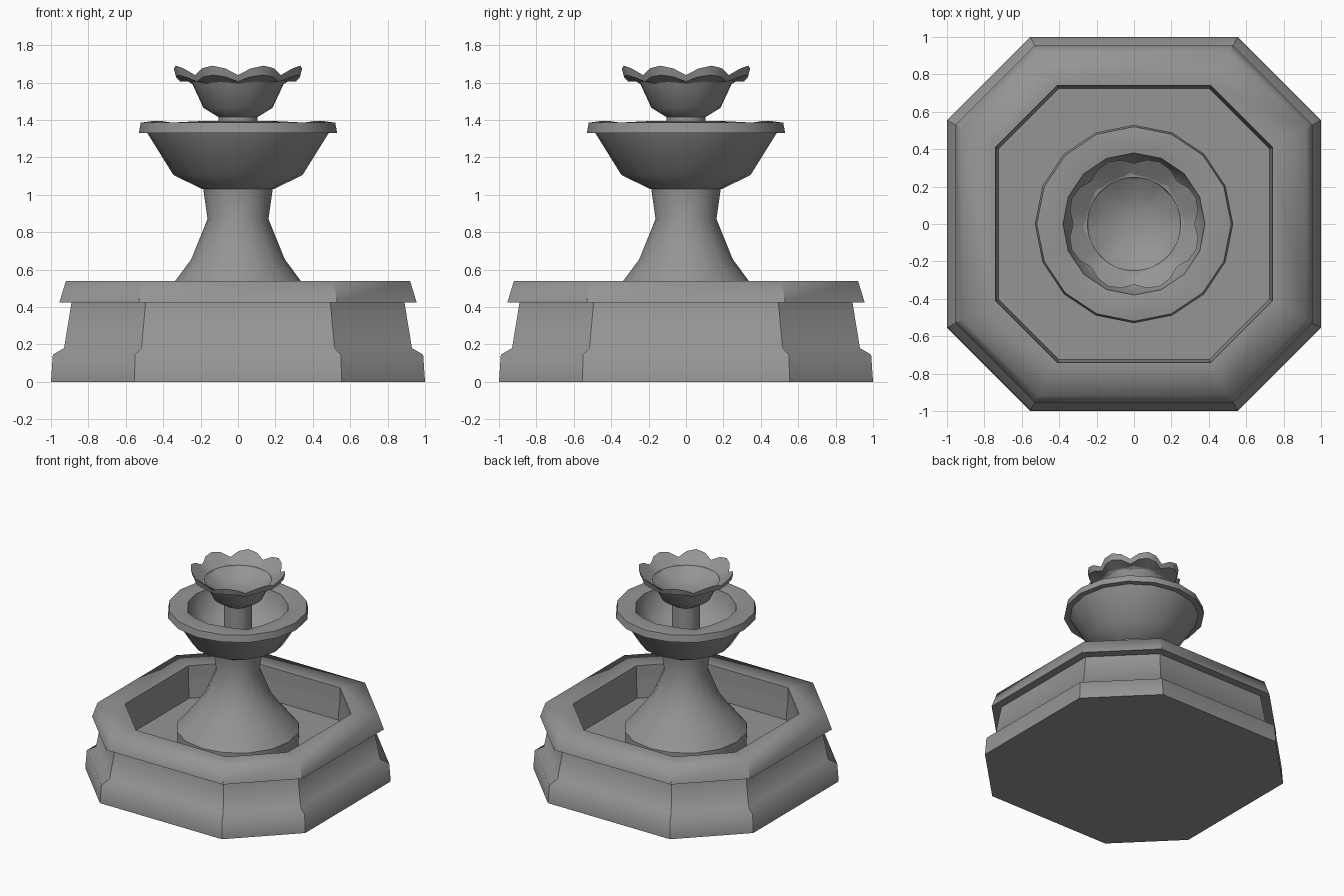
import bpy
import bmesh
from math import sin, cos, pi

cube = bpy.data.objects.get("Cube")
if cube:
    bpy.data.objects.remove(cube, do_unlink=True)

# One stone colour for the whole fountain
stone = bpy.data.materials.new("grey_stone")
stone.use_nodes = True
colour = (0.3, 0.3, 0.3, 1)
stone.diffuse_color = colour
stone.node_tree.nodes["Principled BSDF"].inputs["Base Color"].default_value = colour


def circle(count, wave=lambda a: 0):
    """Unit outline; each point carries a wave weight for rippled rings."""
    angles = [2 * pi * i / count for i in range(count)]
    return [(cos(a), sin(a), wave(a)) for a in angles]


def loft(name, outline, profile, sharp_rings=(), sharp_bands=()):
    """Sweep (radius, height, wave radius, wave height) rings into a closed solid."""
    bm = bmesh.new()
    rings = []
    for r, z, *ripple in profile:
        dr, dz = ripple or (0, 0)
        rings.append([bm.verts.new((x * (r + w * dr), y * (r + w * dr), z + w * dz))
                      for x, y, w in outline])
    n = len(outline)
    for low, high in zip(rings, rings[1:]):
        for i in range(n):
            j = (i + 1) % n
            bm.faces.new((low[i], low[j], high[j], high[i]))
    bm.faces.new(rings[0][::-1])
    bm.faces.new(rings[-1])
    bmesh.ops.recalc_face_normals(bm, faces=bm.faces)
    for face in bm.faces:
        face.smooth = True
    # Keep chosen rings and corner edges crisp
    for k in sharp_rings:
        for i in range(n):
            bm.edges.get((rings[k][i], rings[k][(i + 1) % n])).smooth = False
    for k in sharp_bands:
        for a, b in zip(rings[k], rings[k + 1]):
            bm.edges.get((a, b)).smooth = False
    mesh = bpy.data.meshes.new(name)
    bm.to_mesh(mesh)
    bm.free()
    mesh.materials.append(stone)
    obj = bpy.data.objects.new(name, mesh)
    bpy.context.collection.objects.link(obj)
    return obj


# Pool: wide octagon with short corner sides
c = 0.555
octagon = [(1, -c, 0), (1, c, 0), (c, 1, 0), (-c, 1, 0),
           (-1, c, 0), (-1, -c, 0), (-c, -1, 0), (c, -1, 0)]
loft("pool_basin", octagon,
     [(1, 0), (0.99, 0.145), (0.93, 0.18), (0.89, 0.425), (0.955, 0.425),
      (0.92, 0.54), (0.74, 0.54), (0.737, 0.43), (0.725, 0.28)],
     sharp_rings=(0, 3, 4, 6, 7, 8), sharp_bands=(0, 1, 2, 3, 4, 6, 7))

# Flared pedestal
loft("pedestal", circle(16),
     [(0.46, 0.27), (0.46, 0.39), (0.335, 0.54), (0.25, 0.655),
      (0.163, 0.87), (0.187, 1.04)],
     sharp_rings=(0, 1, 5))

# Middle bowl, its rim dipping slightly at the four diagonals
dip = circle(16, lambda a: 1 if abs(sin(2 * a)) > 0.99 else 0)
loft("middle_bowl", dip,
     [(0.19, 1.03), (0.345, 1.105), (0.485, 1.33), (0.53, 1.33),
      (0.52, 1.385), (0.45, 1.395, 0, -0.02), (0.38, 1.385, 0, -0.02),
      (0.37, 1.33), (0.29, 1.16), (0.12, 1.12)],
     sharp_rings=(0, 2, 3, 4, 6))

# Post between the bowls
loft("upper_post", circle(16), [(0.105, 1.1), (0.105, 1.43)], sharp_rings=(0, 1))

# Top bowl with eight scalloped petals
petals = circle(32, lambda a: abs(sin(4 * a)))
loft("petal_bowl", petals,
     [(0.105, 1.415), (0.185, 1.465), (0.25, 1.605), (0.31, 1.605, 0.04, 0.035),
      (0.325, 1.64, 0.035, 0.05), (0.25, 1.595, 0.01, 0.015),
      (0.15, 1.535), (0.05, 1.515)],
     sharp_rings=(0, 2, 3, 4))
